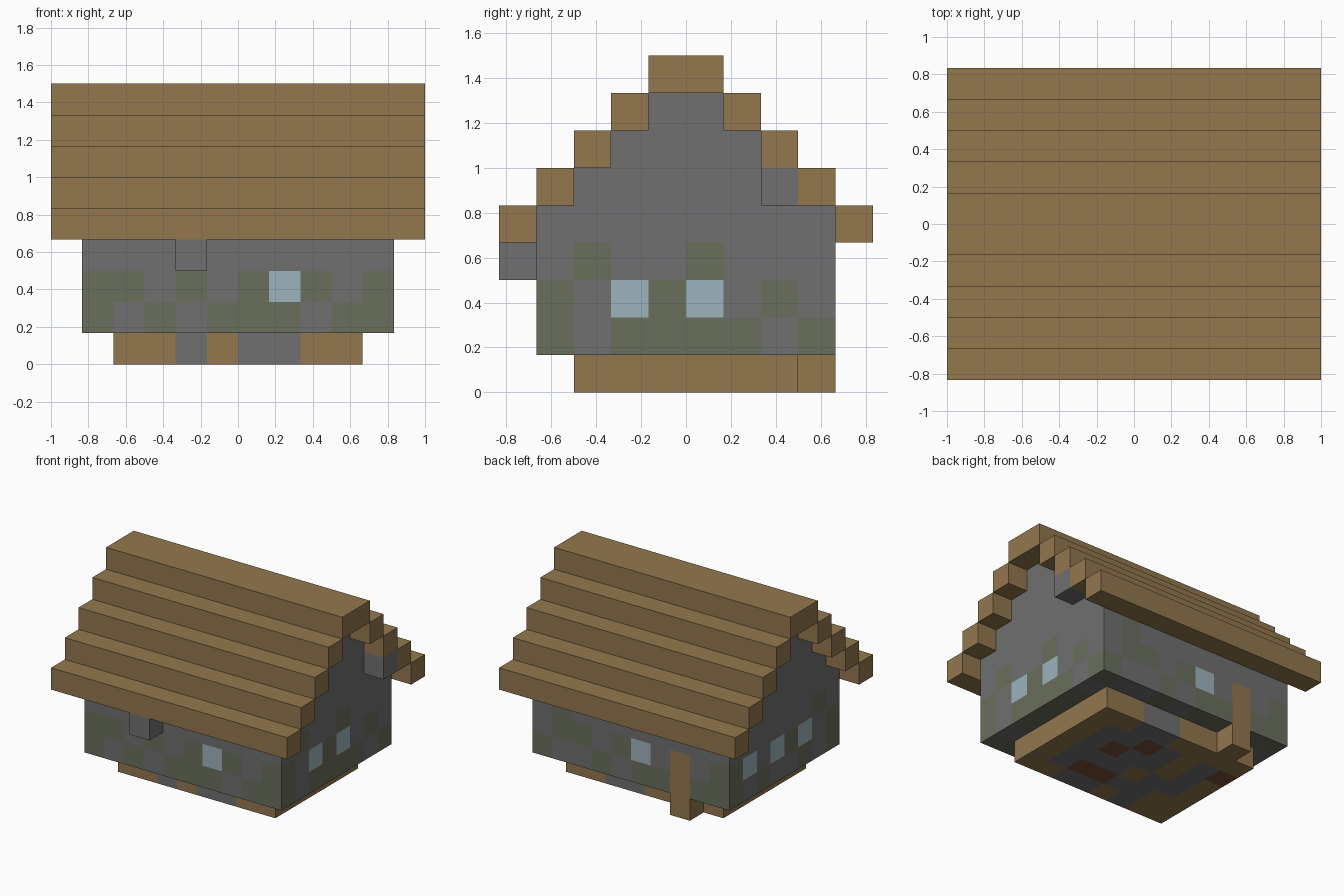
import bpy, bmesh
from math import floor
from mathutils import Vector

if "Cube" in bpy.data.objects:
    bpy.data.objects.remove(bpy.data.objects["Cube"], do_unlink=True)

U = 1 / 6  # size of one building block


def material(name, rgb):
    m = bpy.data.materials.new(name)
    m.use_nodes = True
    colour = (*rgb, 1)
    m.diffuse_color = colour
    bsdf = next(n for n in m.node_tree.nodes if n.type == "BSDF_PRINCIPLED")
    bsdf.inputs["Base Color"].default_value = colour
    bsdf.inputs["Roughness"].default_value = 0.9
    return m


# Material letters used by the block patterns
KEYS = ".mwdr"
MATS = [
    material("stone", (0.162, 0.162, 0.162)),
    material("mossy stone", (0.144, 0.156, 0.107)),
    material("window glass", (0.337, 0.456, 0.503)),
    material("wood", (0.288, 0.185, 0.076)),
    material("red brown floor", (0.19, 0.075, 0.04)),
]


def finish(name, bm, pick):
    """Make an object, choosing each face's colour letter with pick(centre, normal)."""
    bmesh.ops.remove_doubles(bm, verts=bm.verts, dist=0.001)
    bmesh.ops.recalc_face_normals(bm, faces=bm.faces)
    for f in bm.faces:
        f.material_index = KEYS.index(pick(f.calc_center_median(), f.normal))
    bmesh.ops.scale(bm, vec=(U, U, U), verts=bm.verts)
    mesh = bpy.data.meshes.new(name)
    bm.to_mesh(mesh)
    bm.free()
    for m in MATS:
        mesh.materials.append(m)
    ob = bpy.data.objects.new(name, mesh)
    bpy.context.scene.collection.objects.link(ob)
    return ob


def box(name, lo, hi, letter):
    """Plain box between two block corners."""
    bm = bmesh.new()
    bmesh.ops.create_cube(bm, size=1)
    for v in bm.verts:
        v.co = Vector([lo[i] if v.co[i] < 0 else hi[i] for i in range(3)])
    return finish(name, bm, lambda c, n: letter)


def block_box(name, lo, hi, pick):
    """Box whose sides are divided into unit blocks."""
    bm = bmesh.new()
    for axis in range(3):
        a, b = (axis + 1) % 3, (axis + 2) % 3
        for level in (lo[axis], hi[axis]):
            for i in range(lo[a], hi[a]):
                for j in range(lo[b], hi[b]):
                    corners = []
                    for s, t in ((0, 0), (1, 0), (1, 1), (0, 1)):
                        p = Vector()
                        p[axis], p[a], p[b] = level, i + s, j + t
                        corners.append(bm.verts.new(p))
                    bm.faces.new(corners)
    return finish(name, bm, pick)


# Wall patterns, top course first, along increasing x or y
FRONT = ["..........", "mm.m.mwm.m", "m.m.mmm.mm"]
BACK = ["........m.", "m.d.wm.mm.", "mmdmm.m..m"]
RIGHT = [".m..m...", "m.wmw.m.", "m.mmmm.m"]
LEFT = [".m......", "m.wmw.wm", "m.m..m.m"]


def wall_colour(c, n):
    if n.z > 0.5:
        return "."
    row = 2 if n.z < -0.5 else 3 - floor(c.z)
    if abs(n.y) > 0.5 or (abs(n.z) > 0.5 and abs(c.y) > 3):
        return (BACK if c.y > 0 else FRONT)[row][floor(c.x) + 5]
    return (RIGHT if c.x > 0 else LEFT)[row][floor(c.y) + 4]


block_box("walls", (-5, -4, 1), (5, 4, 4), wall_colour)

# Foundation and floor, rows from front to back along increasing x
FLOOR = ["dd.d..dd",
         "dd..rr.d",
         "d..d...d",
         "d.d..r.d",
         "r.d.r..d",
         "dddd..dd"]


def floor_colour(c, n):
    if abs(n.x) > 0.5:
        return "d"
    col = min(max(floor(c.x) + 4, 0), 7)
    row = min(max(floor(c.y) + 3, 0), 5)
    return FLOOR[row][col]


block_box("foundation", (-4, -3, 0), (4, 3, 1), floor_colour)
box("door_step", (-3, 3, 0), (-2, 4, 1), "d")

# Stepped gable: half outline mirrored, then extruded along the house
half = []
for k in range(4):
    half += [(4 - k, 4 + k), (4 - k, 5 + k)]
outline = half + [(-y, z) for y, z in reversed(half)]
bm = bmesh.new()
face = bm.faces.new([bm.verts.new((-5, y, z)) for y, z in outline])
ext = bmesh.ops.extrude_face_region(bm, geom=[face])
moved = [g for g in ext["geom"] if isinstance(g, bmesh.types.BMVert)]
bmesh.ops.translate(bm, vec=(10, 0, 0), verts=moved)
finish("gable", bm, lambda c, n: ".")

# Stepped roof beams on both slopes, with a wide ridge
for k in range(4):
    box(f"front_roof_beam_{k + 1}", (-6, k - 5, 4 + k), (6, k - 4, 5 + k), "d")
    box(f"back_roof_beam_{k + 1}", (-6, 4 - k, 4 + k), (6, 5 - k, 5 + k), "d")
box("roof_ridge", (-6, -1, 8), (6, 1, 9), "d")

# Single stone blocks tucked under the roof
box("front_eave_block", (-2, -5, 3), (-1, -4, 4), ".")
box("gable_eave_block", (5, 2, 5), (6, 3, 6), ".")
